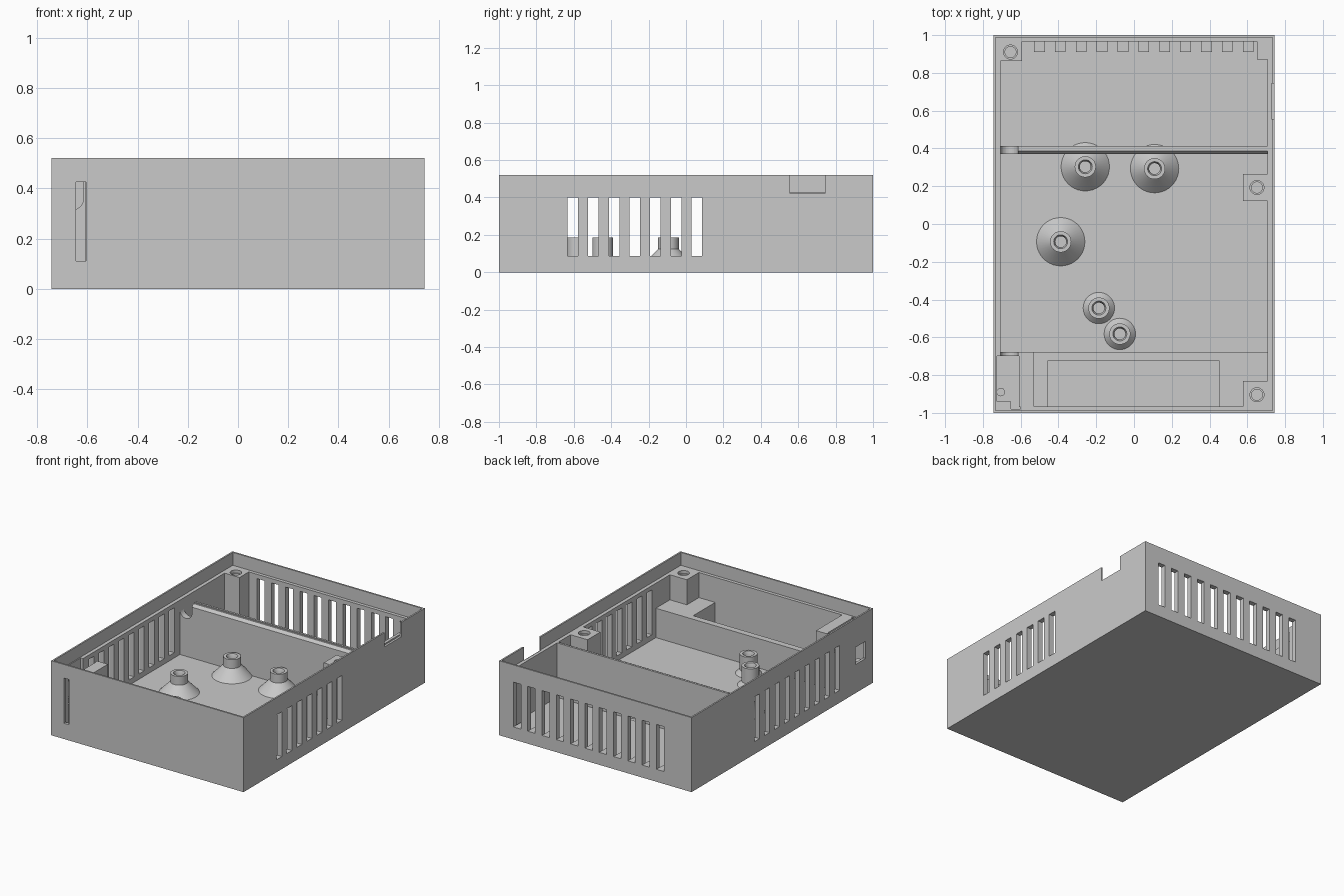
import bpy, bmesh, math
from mathutils import Vector, Matrix

old = bpy.data.objects.get("Cube")
if old:
    bpy.data.objects.remove(old, do_unlink=True)

grey = bpy.data.materials.new("plain_grey")
grey.use_nodes = True
COLOUR = (0.59, 0.59, 0.59, 1)
grey.diffuse_color = COLOUR
grey.node_tree.nodes["Principled BSDF"].inputs["Base Color"].default_value = COLOUR

W, D, H = 0.743, 1.0, 0.52      # half width, half depth, height
IX, IY = 0.707, 0.965           # inner wall faces
FLOOR, LEDGE = 0.05, 0.43
ROOT = 0.03                     # parts are sunk into the floor to here


def finish(name, bm):
    bmesh.ops.recalc_face_normals(bm, faces=bm.faces)
    me = bpy.data.meshes.new(name)
    bm.to_mesh(me)
    bm.free()
    me.materials.append(grey)
    ob = bpy.data.objects.new(name, me)
    bpy.context.collection.objects.link(ob)
    return ob


def box(name, x, y, z):
    """Box from three (low, high) ranges."""
    bm = bmesh.new()
    bmesh.ops.create_cube(bm, size=1)
    for v in bm.verts:
        v.co = Vector([r[0] if c < 0 else r[1] for c, r in zip(v.co, (x, y, z))])
    return finish(name, bm)


def cylinder(name, r, centre, length, axis="Z"):
    bm = bmesh.new()
    turn = Matrix.Rotation(math.pi / 2, 4, "X") if axis == "Y" else Matrix()
    bmesh.ops.create_cone(bm, cap_ends=True, segments=32, radius1=r, radius2=r,
                          depth=length, matrix=Matrix.Translation(centre) @ turn)
    return finish(name, bm)


def smooth(ob):
    bpy.ops.object.select_all(action="DESELECT")
    bpy.context.view_layer.objects.active = ob
    ob.select_set(True)
    bpy.ops.object.shade_smooth_by_angle(angle=math.radians(30))


def cut(target, tool):
    """Subtract the tool from the target and remove the tool."""
    tool.hide_render = True
    mod = target.modifiers.new("cut", "BOOLEAN")
    mod.operation, mod.solver, mod.object = "DIFFERENCE", "EXACT", tool
    bpy.context.view_layer.objects.active = target
    bpy.ops.object.modifier_apply(modifier=mod.name)
    bpy.data.objects.remove(tool, do_unlink=True)


def cut_box(target, x, y, z):
    cut(target, box("cutter", x, y, z))


def cable_notch(target, y):
    """U-shaped cable pass open at the top."""
    cx, r, cz = -0.661, 0.046, 0.36
    cut(target, cylinder("cutter", r, (cx, y, cz), 0.2, "Y"))
    cut_box(target, (cx - r, cx + r), (y - 0.1, y + 0.1), (cz, 0.6))


# Case shell: cavity and stepped lip
case = box("case", (-W, W), (-D, D), (0, H))
cut_box(case, (-IX, IX), (-IY, IY), (FLOOR, 0.6))
cut_box(case, (-0.732, 0.732), (-0.988, 0.988), (LEDGE, 0.6))

# Vent slots
PITCH, SLOT, VENT_Z = 0.1105, 0.057, (0.087, 0.40)
for i in range(7):
    y = -0.634 + i * PITCH
    cut_box(case, (0.68, 0.8), (y, y + SLOT), VENT_Z)
for i in range(9):
    y = -0.634 + i * PITCH
    cut_box(case, (-0.8, -0.68), (y, y + SLOT), VENT_Z)
for i in range(11):
    x = -0.529 + i * PITCH
    cut_box(case, (x, x + SLOT), (0.94, 1.1), VENT_Z)
    box("vent_sill", (x, x + SLOT), (0.911, IY + 0.01), (ROOT, VENT_Z[0]))

# Openings: lip notch, thinned corner chamber, side window and front slit
cut_box(case, (0.728, 0.8), (0.557, 0.744), (0.42, 0.6))
cut_box(case, (-0.725, -0.69), (-0.94, -0.70), (FLOOR, 0.5))
cut_box(case, (-0.65, -0.60), (-0.98, -0.95), (FLOOR, 0.5))
cut_box(case, (-0.8, -0.69), (-0.92, -0.81), (0.2, 0.32))
cut_box(case, (-0.645, -0.605), (-1.1, -0.95), (0.11, 0.425))
box("chamber_corner", (-0.72, -0.65), (-0.975, -0.94), (ROOT, LEDGE))

# Main divider with a bevelled front edge and a low step along the top
bm = bmesh.new()
profile = [(0.37, ROOT), (0.37, 0.405), (0.386, 0.424), (0.398, 0.424),
           (0.398, LEDGE), (0.413, LEDGE), (0.413, ROOT)]
face = bm.faces.new([bm.verts.new((-IX - 0.005, y, z)) for y, z in profile])
ext = bmesh.ops.extrude_face_region(bm, geom=[face])
bmesh.ops.translate(bm, vec=(2 * IX + 0.01, 0, 0),
                    verts=[g for g in ext["geom"] if isinstance(g, bmesh.types.BMVert)])
divider = finish("main_divider", bm)
cable_notch(divider, 0.39)

# Front tray, its tall end wall and the small notched wall
tray = box("front_tray", (-0.535, IX + 0.005), (-IY - 0.005, -0.678), (ROOT, 0.255))
cut_box(tray, (-0.455, 0.45), (-IY - 0.1, -0.722), (FLOOR, 0.4))
box("tray_end_wall", (-0.61, -0.53), (-IY - 0.005, -0.678), (ROOT, LEDGE))
notched = box("notched_wall", (-IX - 0.005, -0.6), (-0.70, -0.678), (ROOT, LEDGE))
cable_notch(notched, -0.69)
smooth(cylinder("chamber_pin", 0.022, (-0.705, -0.89, 0.11), 0.16))

# Corner screw posts
posts = [("back_right_post", (-0.71, -0.592), (0.862, 0.97), (-0.654, 0.91)),
         ("left_post", (0.576, 0.71), (0.122, 0.264), (0.651, 0.193)),
         ("front_left_post", (0.576, 0.71), (-0.97, -0.832), (0.651, -0.904))]
for name, xr, yr, (hx, hy) in posts:
    post = box(name, xr, yr, (ROOT, LEDGE))
    cut(post, cylinder("cutter", 0.029, (hx, hy, LEDGE), 0.24))
    cut(post, cylinder("cutter", 0.037, (hx, hy, LEDGE), 0.04))
    smooth(post)
box("back_left_corner_fill", (0.65, 0.71), (0.87, 0.97), (ROOT, LEDGE))


# Board standoffs with conical feet
def standoff(x, y, base):
    tube = 0.056
    outline = [(base, FLOOR - 0.002), (tube, FLOOR + base - tube), (tube, 0.185),
               (0.037, 0.185), (0.029, 0.165), (0.029, 0.085), (0, 0.085)]
    bm = bmesh.new()
    vs = [bm.verts.new((r, 0, z)) for r, z in outline]
    es = [bm.edges.new(pair) for pair in zip(vs, vs[1:])]
    bmesh.ops.spin(bm, geom=vs + es, cent=(0, 0, 0), axis=(0, 0, 1),
                   angle=2 * math.pi, steps=40, use_merge=False)
    bmesh.ops.remove_doubles(bm, verts=bm.verts, dist=0.0001)
    bmesh.ops.translate(bm, vec=(x, y, 0), verts=bm.verts)
    smooth(finish("standoff", bm))


for x, y in [(-0.258, 0.303), (0.109, 0.293), (-0.388, -0.094)]:
    standoff(x, y, 0.13)
for x, y in [(-0.186, -0.445), (-0.075, -0.582)]:
    standoff(x, y, 0.085)
